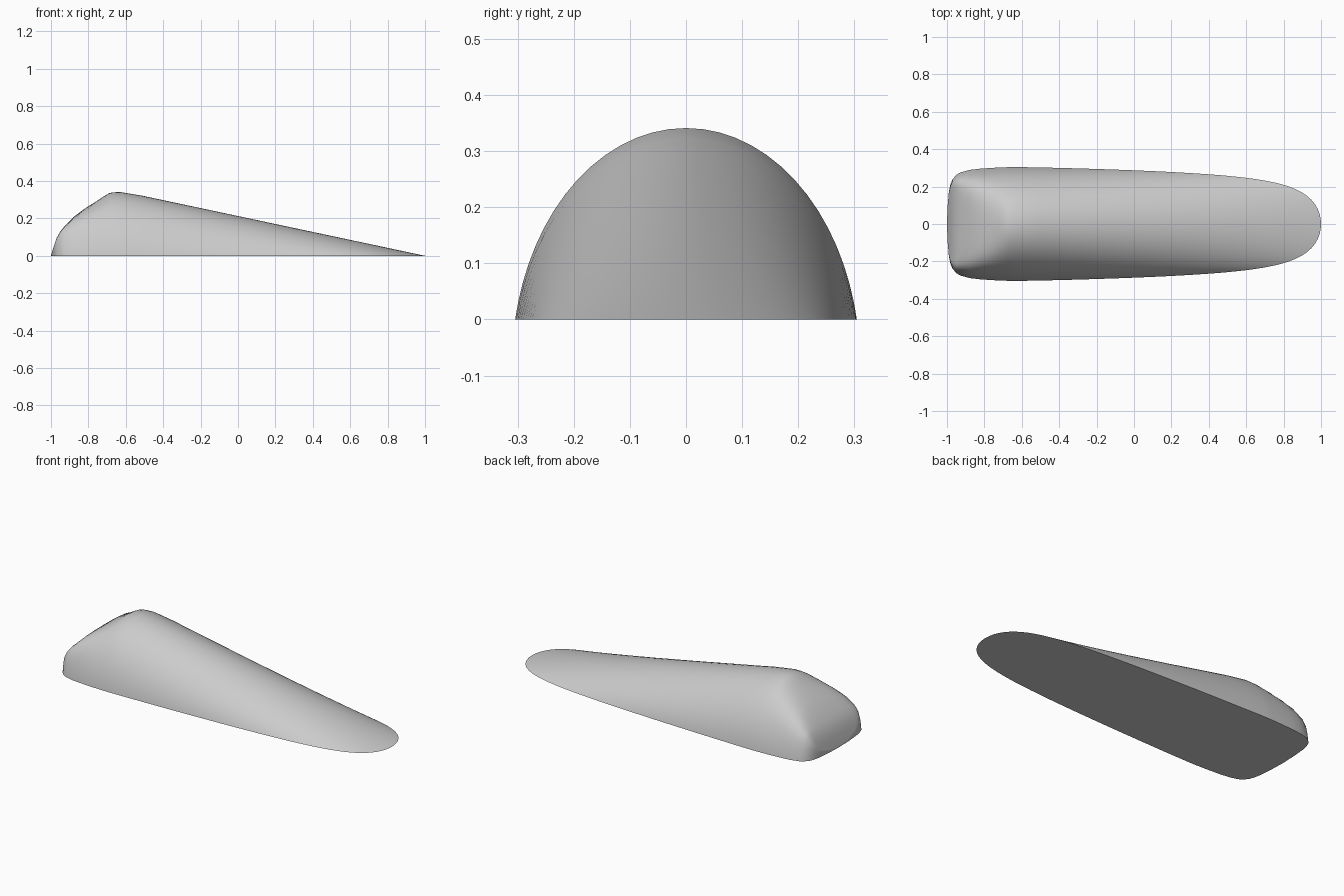
import bpy, bmesh, math

cube = bpy.data.objects.get("Cube")
if cube:
    bpy.data.objects.remove(cube, do_unlink=True)

PEAK = 0.341      # ridge height
SINK = 0.08       # how far the arch centre lies below the base
SEGS = 32         # steps across each arch
P = 6             # roundness of the hip between back and sides


def grey_material():
    mat = bpy.data.materials.new("light grey")
    mat.use_nodes = True
    colour = (0.6, 0.6, 0.6, 1)
    mat.diffuse_color = colour
    mat.node_tree.nodes["Principled BSDF"].inputs["Base Color"].default_value = colour
    return mat


def arch(u, height, half_width):
    """Height of an elliptical arch cut off at the base, u from -1 to 1."""
    b = height + SINK
    k = 1 - (SINK / b) ** 2
    return max(b * math.sqrt(1 - k * u * u) - SINK, 0)


def section(x, height, half_width, rounded_back):
    """One cross-section; at the back the arch is softly capped."""
    points = []
    for i in range(SEGS + 1):
        u = -math.cos(math.pi * i / SEGS)
        if rounded_back:
            z = arch(u, PEAK, half_width)
            limit = height ** -P - PEAK ** -P
            z = (z ** -P + limit) ** (-1 / P) if z > 1e-4 else 0
        else:
            z = arch(u, height, half_width)
        if i in (0, SEGS):
            z = 0
        points.append((x, u * half_width, z))
    return points


# Steep rounded back: x, height, half width
back = [(-0.997, 0.012, 0.09), (-0.99, 0.035, 0.17), (-0.982, 0.06, 0.21),
        (-0.97, 0.095, 0.24), (-0.95, 0.13, 0.262), (-0.93, 0.155, 0.275),
        (-0.88, 0.207, 0.289), (-0.82, 0.252, 0.296), (-0.76, 0.29, 0.3),
        (-0.72, 0.316, 0.302), (-0.69, 0.334, 0.303), (-0.67, 0.339, 0.304)]
sections = [section(x, h, w, True) for x, h, w in back]

# Long straight slope, with sections closing up towards the tip
STEPS = 28
for i in range(STEPS):
    t = 1 - (1 - i / STEPS) ** 2
    x = -0.63 + 1.63 * t
    height = min(PEAK, 0.34 * (1 - x) / 1.6)
    a = 0.31 - 0.04 * t ** 1.3
    half_width = a * math.sqrt(1 - (SINK / (height + SINK)) ** 2)
    sections.append(section(x, height, half_width, False))

# Skin the sections, close both ends to points and add the flat base
bm = bmesh.new()
rings = [[bm.verts.new(p) for p in s] for s in sections]
heel = bm.verts.new((-1, 0, 0))
tip = bm.verts.new((1, 0, 0))
for r, s in zip(rings, rings[1:]):
    for i in range(SEGS):
        bm.faces.new((r[i], s[i], s[i + 1], r[i + 1]))
for i in range(SEGS):
    bm.faces.new((heel, rings[0][i], rings[0][i + 1]))
    bm.faces.new((tip, rings[-1][i + 1], rings[-1][i]))
bm.faces.new([heel] + [r[-1] for r in rings] + [tip] + [r[0] for r in reversed(rings)])
bmesh.ops.recalc_face_normals(bm, faces=bm.faces)

mesh = bpy.data.meshes.new("wedge_body")
bm.to_mesh(mesh)
bm.free()
mesh.materials.append(grey_material())
body = bpy.data.objects.new("wedge_body", mesh)
bpy.context.collection.objects.link(body)

# Smooth shell with a crisp base edge
bpy.ops.object.select_all(action='DESELECT')
body.select_set(True)
bpy.context.view_layer.objects.active = body
bpy.ops.object.shade_smooth_by_angle(angle=math.radians(35))
